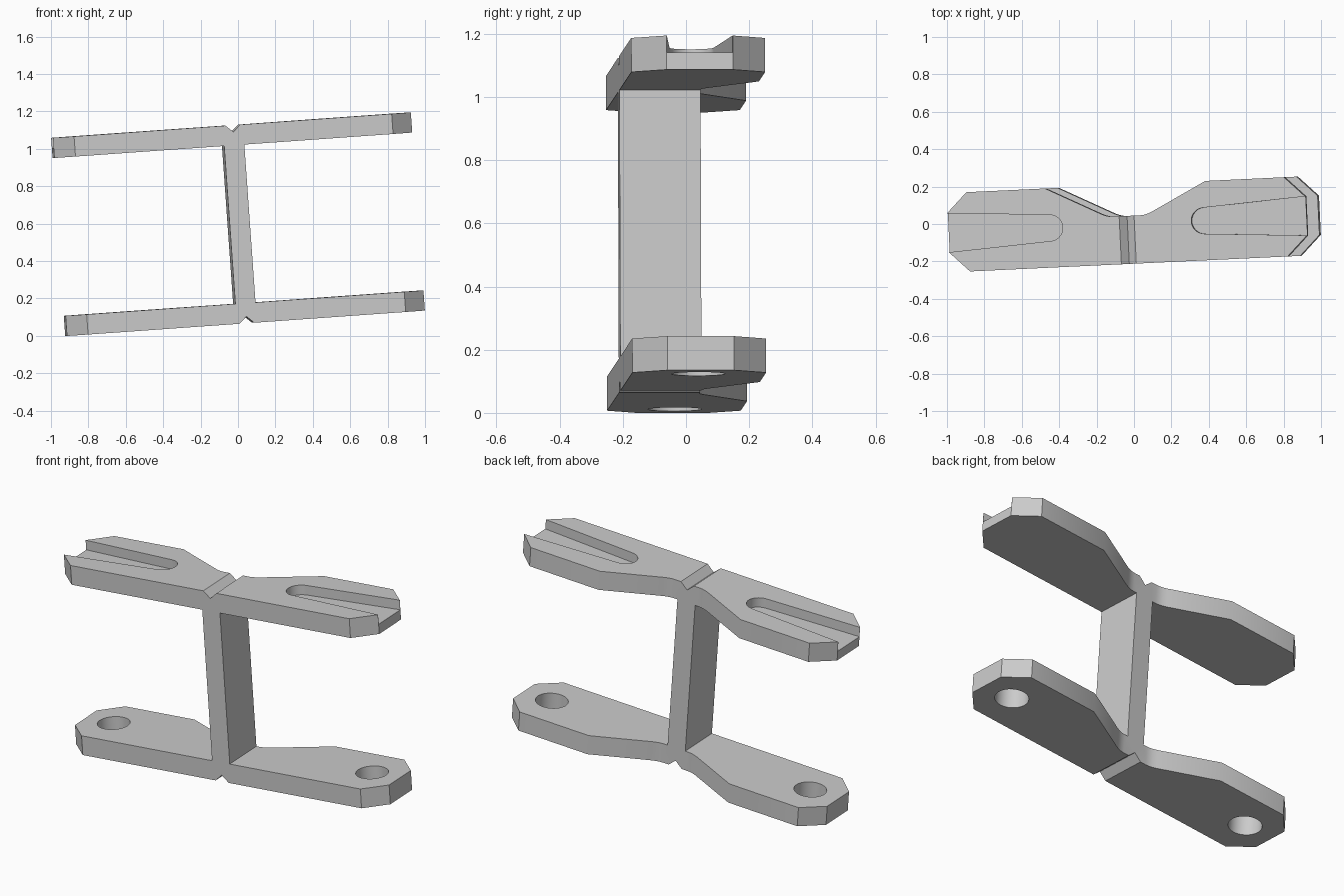
import bpy, bmesh, math
from mathutils import Matrix

cube = bpy.data.objects.get("Cube")
if cube:
    bpy.data.objects.remove(cube, do_unlink=True)

HALF_H = 0.531      # half height of the bracket
THICK = 0.108       # plate and web thickness
WEB = THICK / 2
INNER = HALF_H - THICK


def prism(name, outline, low, high, axis="Z"):
    """Extrude an outline along z, or an x-z outline along y."""
    bm = bmesh.new()
    put = (lambda a, b, d: (a, b, d)) if axis == "Z" else (lambda a, b, d: (a, d, b))
    base = bm.faces.new([bm.verts.new(put(a, b, low)) for a, b in outline])
    grown = bmesh.ops.extrude_face_region(bm, geom=[base])["geom"]
    shift = put(0, 0, high - low)
    bmesh.ops.translate(bm, vec=shift, verts=[g for g in grown if isinstance(g, bmesh.types.BMVert)])
    bmesh.ops.recalc_face_normals(bm, faces=bm.faces)
    mesh = bpy.data.meshes.new(name)
    bm.to_mesh(mesh)
    bm.free()
    obj = bpy.data.objects.new(name, mesh)
    bpy.context.collection.objects.link(obj)
    return obj


def combine(target, cutter, operation):
    cutter.hide_render = True
    mod = target.modifiers.new(operation.title(), "BOOLEAN")
    mod.operation, mod.solver, mod.object = operation, "EXACT", cutter
    bpy.ops.object.select_all(action="DESELECT")
    target.select_set(True)
    bpy.context.view_layer.objects.active = target
    bpy.ops.object.modifier_apply(modifier=mod.name)
    bpy.data.objects.remove(cutter, do_unlink=True)


# H-shaped side profile with a V notch above and below the web
quarter = [(0, HALF_H - 0.036), (0.04, HALF_H), (1.2, HALF_H), (1.2, INNER), (WEB, INNER)]
right = quarter + [(x, -z) for x, z in reversed(quarter)]
left = [(-x, z) for x, z in reversed(right[1:-1])]
bracket = prism("h_bracket", right + left, -0.4, 0.4, "Y")

# Plan outline: straight front, narrow waist at the back, chamfered ends
side = [(0.075, 0.045), (0.095, 0.047), (0.113, 0.052), (0.135, 0.061), (0.43, 0.212),
        (0.852, 0.212), (0.96, 0.105), (0.96, -0.105), (0.852, -0.212)]
plan = prism("plan_outline", side + [(-x, y) for x, y in reversed(side)], -1, 1)
combine(bracket, plan, "INTERSECT")

# Tapered open slots in the upper plate
RADIUS, CENTRE = 0.07, 0.415
taper = math.radians(3.6)
start = math.pi / 2 + taper
arc = [start + i * (math.pi - 2 * taper) / 20 for i in range(21)]
slot = [(CENTRE + RADIUS * math.cos(a), RADIUS * math.sin(a)) for a in arc]
mouth = RADIUS + (1.1 - CENTRE) * math.tan(taper)
slot += [(1.1, -mouth), (1.1, mouth)]

# Round holes through the lower plate
turns = [i * math.tau / 48 for i in range(48)]
hole = [(0.79 + 0.085 * math.cos(a), 0.085 * math.sin(a)) for a in turns]

for sign in (1, -1):
    combine(bracket, prism("slot_cutter", [(sign * x, y) for x, y in slot],
                           HALF_H - 0.054, 1), "DIFFERENCE")
    combine(bracket, prism("hole_cutter", [(sign * x, y) for x, y in hole],
                           -1, -0.2), "DIFFERENCE")

# Pose: slight tilt and turn
bracket.data.transform(Matrix.Translation((0, 0, 0.597))
                       @ Matrix.Rotation(math.radians(2.7), 4, "Z")
                       @ Matrix.Rotation(math.radians(-4.06), 4, "Y"))

# Single plain grey
grey = bpy.data.materials.new("light_grey")
grey.use_nodes = True
colour = (0.6, 0.6, 0.6, 1)
grey.diffuse_color = colour
grey.node_tree.nodes["Principled BSDF"].inputs["Base Color"].default_value = colour
bracket.data.materials.clear()
bracket.data.materials.append(grey)

bracket.select_set(True)
bpy.context.view_layer.objects.active = bracket
bpy.ops.object.shade_smooth_by_angle(angle=math.radians(30))
